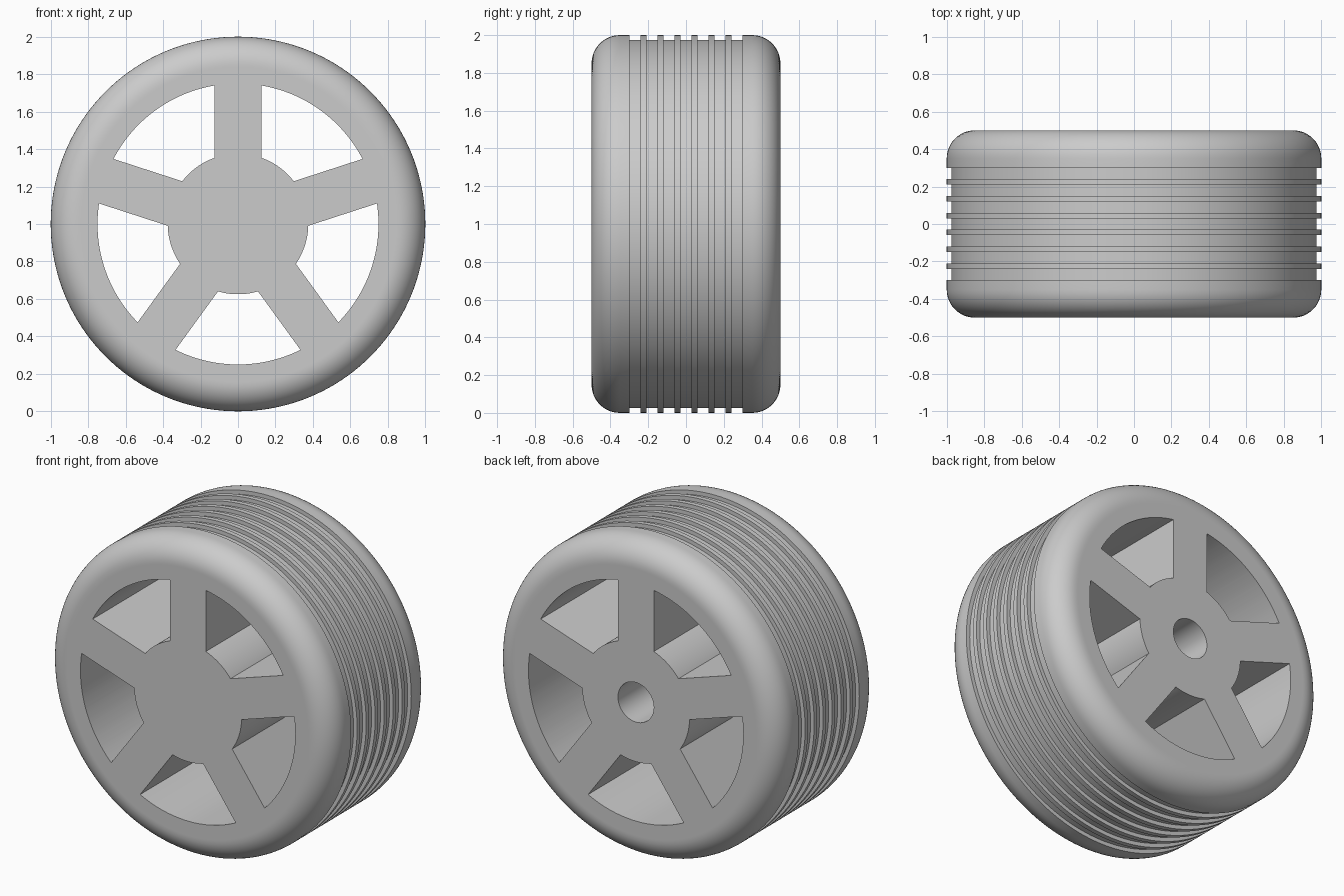
import bpy, bmesh
from math import sin, cos, pi, asin, radians
from mathutils import Matrix

if "Cube" in bpy.data.objects:
    bpy.data.objects.remove(bpy.data.objects["Cube"], do_unlink=True)

HALF = 0.5            # half of the wheel width
FILLET = 0.15         # rounded tyre shoulder
RIM, HUB, BORE = 0.75, 0.375, 0.125
SPOKE_HALF = 0.125
SPOKES = 5

grey = bpy.data.materials.new("plain grey")
grey.use_nodes = True
colour = (0.6, 0.6, 0.6, 1)
grey.diffuse_color = colour
grey.node_tree.nodes["Principled BSDF"].inputs["Base Color"].default_value = colour


def make_object(name, bm):
    bmesh.ops.recalc_face_normals(bm, faces=bm.faces)
    mesh = bpy.data.meshes.new(name)
    bm.to_mesh(mesh)
    bm.free()
    mesh.materials.append(grey)
    obj = bpy.data.objects.new(name, mesh)
    bpy.context.collection.objects.link(obj)
    return obj


def shoulder(side, steps=12):
    """Quarter round from the flat side face to the tread."""
    r0, y0 = 1 - FILLET, HALF - FILLET
    return [(r0 + FILLET * sin(a), side * (y0 + FILLET * cos(a)))
            for a in (i * pi / 2 / steps for i in range(steps + 1))]


# Wheel profile (radius, y): front face, shoulder, grooved tread, back face, blind bore
profile = [(0, -HALF), (0.84, -HALF)] + shoulder(-1)
for i in range(7):
    y = -0.3 + i * 0.09
    profile += [(1, y), (0.975, y), (0.975, y + 0.06), (1, y + 0.06)]
profile += shoulder(1)[::-1]
profile += [(0.84, HALF), (BORE, HALF), (BORE, 0), (0, 0)]

bm = bmesh.new()
verts = [bm.verts.new((r, y, 0)) for r, y in profile]
edges = [bm.edges.new(pair) for pair in zip(verts, verts[1:])]
bmesh.ops.spin(bm, geom=verts + edges, cent=(0, 0, 0), axis=(0, 1, 0),
               angle=2 * pi, steps=160)
bmesh.ops.remove_doubles(bm, verts=bm.verts, dist=1e-5)
bmesh.ops.translate(bm, verts=bm.verts, vec=(0, 0, 1))
wheel = make_object("wheel", bm)

# Window cutters between the spokes
def arc(radius, steps=32):
    start = asin(SPOKE_HALF / radius)
    span = 2 * pi / SPOKES - 2 * start
    return [(radius * sin(start + span * i / steps),
             radius * cos(start + span * i / steps)) for i in range(steps + 1)]


bm = bmesh.new()
outline = arc(RIM) + arc(HUB)[::-1]
for k in range(SPOKES):
    turn = Matrix.Rotation(radians(360 / SPOKES) * k, 4, 'Y')
    face = bm.faces.new([bm.verts.new((x, -0.7, z)) for x, z in outline])
    ring = list(face.verts)
    made = bmesh.ops.extrude_face_region(bm, geom=[face])["geom"]
    far = [v for v in made if isinstance(v, bmesh.types.BMVert)]
    bmesh.ops.translate(bm, verts=far, vec=(0, 1.4, 0))
    bmesh.ops.transform(bm, matrix=turn, verts=ring + far)
bmesh.ops.translate(bm, verts=bm.verts, vec=(0, 0, 1))
cutter = make_object("window_cutter", bm)
cutter.hide_render = True

# Cut the windows, leaving rim, spokes and hub in one piece
cut = wheel.modifiers.new("windows", 'BOOLEAN')
cut.operation = 'DIFFERENCE'
cut.solver = 'EXACT'
cut.object = cutter
bpy.context.view_layer.objects.active = wheel
wheel.select_set(True)
bpy.ops.object.modifier_apply(modifier=cut.name)
bpy.data.objects.remove(cutter, do_unlink=True)
cutter = None

bpy.ops.object.select_all(action='DESELECT')
wheel.select_set(True)
bpy.ops.object.shade_smooth_by_angle(angle=radians(30))
